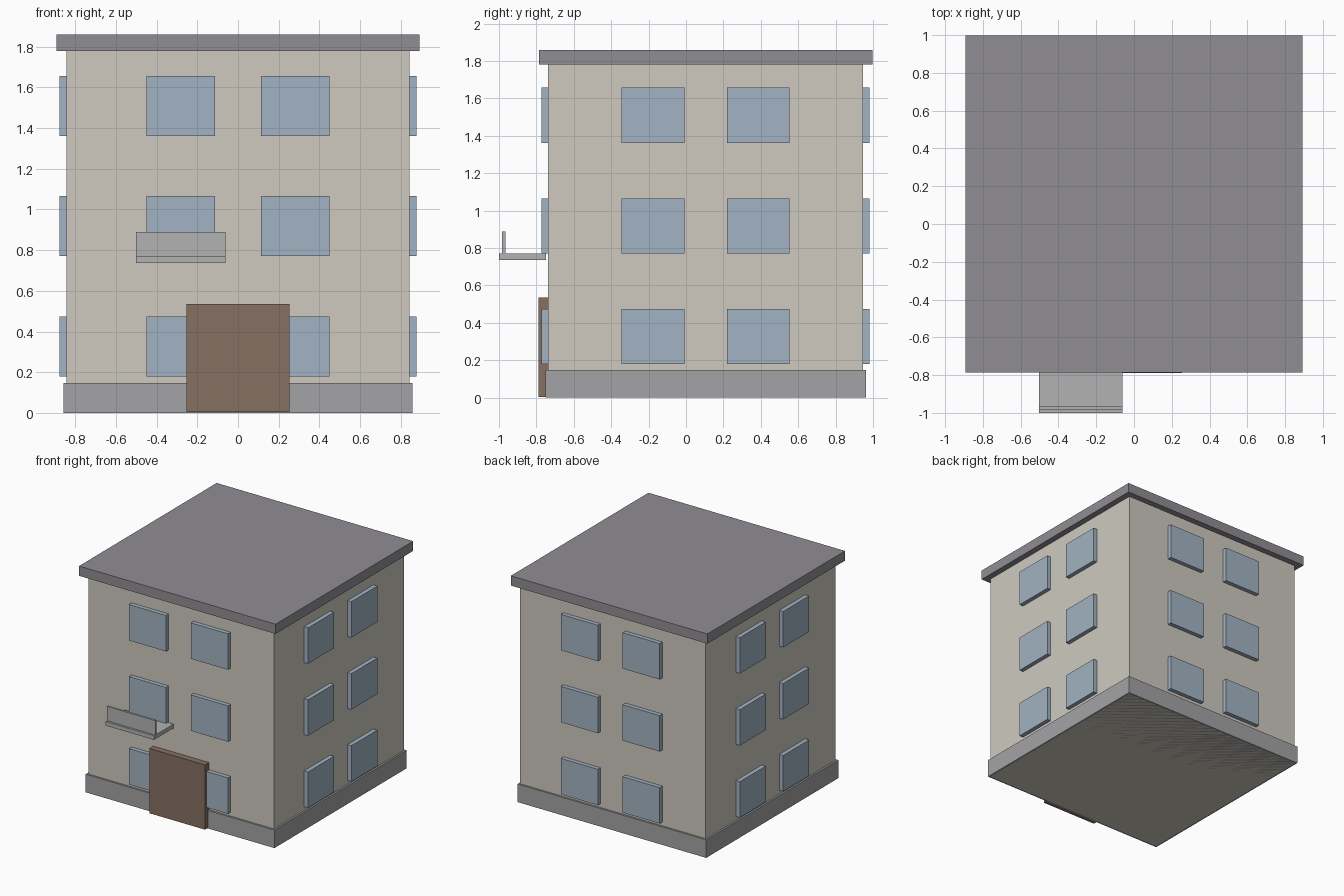
import bpy, bmesh
from mathutils import Matrix, Vector

if "Cube" in bpy.data.objects:
    bpy.data.objects.remove(bpy.data.objects["Cube"])


def material(name, color):
    m = bpy.data.materials.new(name)
    m.diffuse_color = (*color, 1)
    m.use_nodes = True
    m.node_tree.nodes["Principled BSDF"].inputs["Base Color"].default_value = m.diffuse_color
    return m


WALL = material("plaster", (0.62, 0.59, 0.52))
GLASS = material("glass", (0.36, 0.45, 0.54))
WOOD = material("wood", (0.24, 0.16, 0.12))
ROOF = material("roofing", (0.28, 0.27, 0.29))
STONE = material("stone", (0.37, 0.37, 0.38))
CONCRETE = material("concrete", (0.45, 0.45, 0.45))


def box(name, x, y, z, mat):
    """Box from (min, max) ranges along each axis."""
    ranges = (x, y, z)
    center = Vector([(a + b) / 2 for a, b in ranges])
    size = Vector([b - a for a, b in ranges])
    bm = bmesh.new()
    bmesh.ops.create_cube(bm, size=1, matrix=Matrix.Diagonal((*size, 1)))
    mesh = bpy.data.meshes.new(name)
    bm.to_mesh(mesh)
    bm.free()
    mesh.materials.append(mat)
    obj = bpy.data.objects.new(name, mesh)
    obj.location = center
    bpy.context.collection.objects.link(obj)
    return obj


CY = 0.105      # centre of the house in y
HALF = 0.842    # half width of the walls


def square(name, half, z, mat):
    return box(name, (-half, half), (CY - half, CY + half), z, mat)


# Main volume
square("walls", HALF, (0, 1.78), WALL)
square("plinth", 0.857, (0, 0.148), STONE)
square("roof_slab", 0.892, (1.78, 1.86), ROOF)

# Windows: two per floor on each of the four sides
W, T = 0.168, 0.035     # half width, half thickness
for floor in range(3):
    z = (0.18 + 0.591 * floor, 0.475 + 0.591 * floor)
    for side in (-1, 1):
        face = side * HALF
        for c in (-0.281, 0.281):
            box("window_front" if side < 0 else "window_back",
                (c - W, c + W), (CY + face - T, CY + face + T), z, GLASS)
            box("window_left" if side < 0 else "window_right",
                (face - T, face + T), (CY + c - W, CY + c + W), z, GLASS)

# Entrance door
box("door", (-0.253, 0.253), (-0.789, -0.735), (0.004, 0.535), WOOD)

# Balcony on the first upper floor
box("balcony_floor", (-0.502, -0.062), (-1.0, -0.748), (0.737, 0.77), CONCRETE)
box("balcony_rail", (-0.502, -0.062), (-0.983, -0.966), (0.77, 0.888), CONCRETE)
